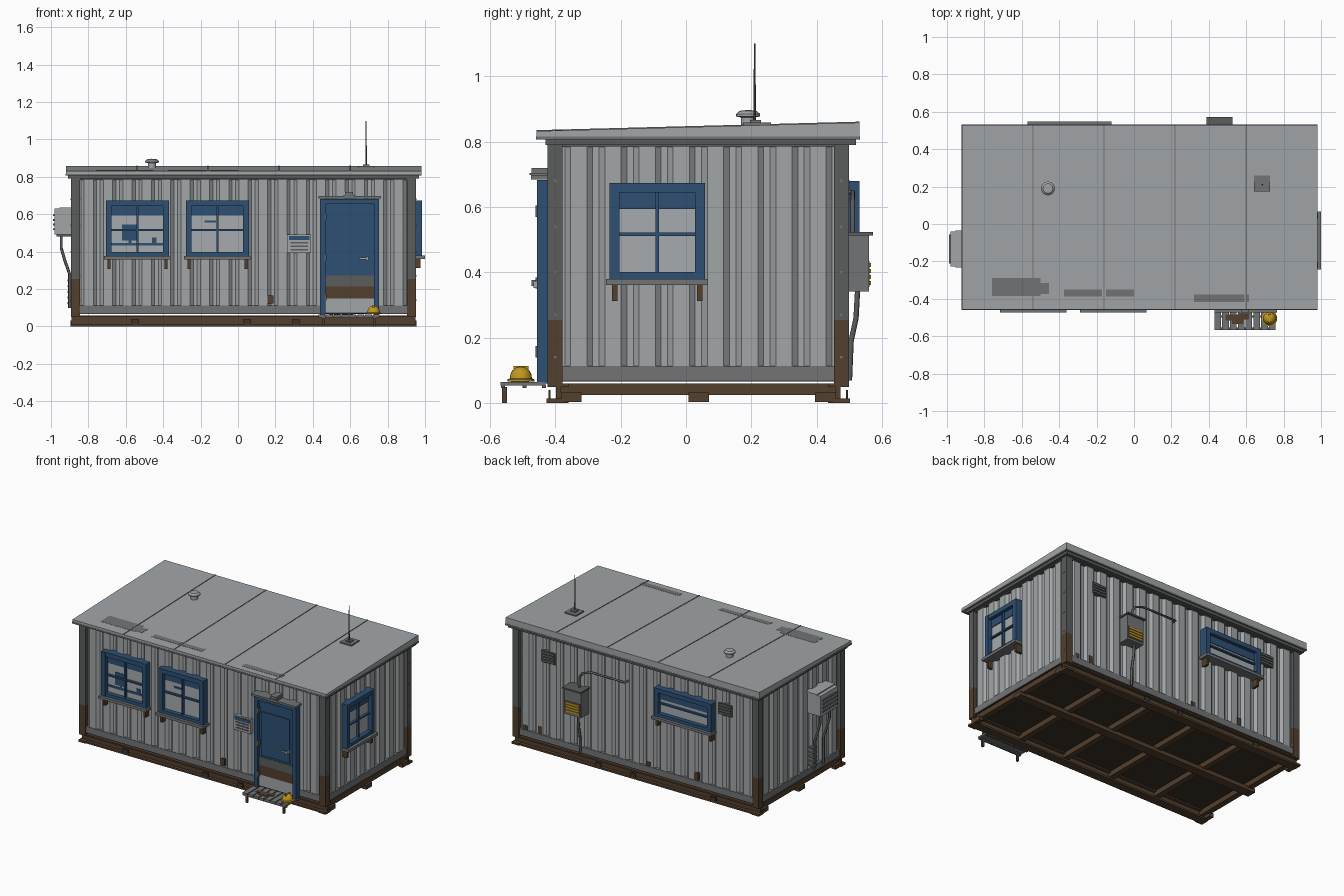
import bpy, bmesh, math
from mathutils import Vector, Matrix

if "Cube" in bpy.data.objects:
    bpy.data.objects.remove(bpy.data.objects["Cube"])

def mat(name, r, g, b):
    m = bpy.data.materials.new(name)
    m.diffuse_color = (r, g, b, 1)
    m.use_nodes = True
    m.node_tree.nodes["Principled BSDF"].inputs["Base Color"].default_value = m.diffuse_color
    return m

WALL = mat("light grey panel", .36, .38, .39)
GLASS = mat("pale glass", .38, .41, .43)
MID = mat("mid grey metal", .17, .175, .18)
DARK = mat("dark grey steel", .105, .107, .108)
BROWN = mat("rust brown", .085, .05, .027)
FLOOR = mat("dark underside", .045, .033, .022)
BLUE = mat("blue paint", .027, .08, .17)
YELLOW = mat("safety yellow", .52, .31, .015)

def finish(name, bm, m, smooth=False):
    bmesh.ops.recalc_face_normals(bm, faces=bm.faces)
    me = bpy.data.meshes.new(name)
    bm.to_mesh(me)
    bm.free()
    ob = bpy.data.objects.new(name, me)
    bpy.context.collection.objects.link(ob)
    for k in (m if isinstance(m, list) else [m]):
        me.materials.append(k)
    if smooth:
        bpy.context.view_layer.objects.active = ob
        ob.select_set(True)
        bpy.ops.object.shade_smooth_by_angle(angle=math.radians(35))
        ob.select_set(False)
    return ob

def part(name, m, boxes):
    """One object from boxes (x0, x1, y0, y1, z0, z1)."""
    bm = bmesh.new()
    for x0, x1, y0, y1, z0, z1 in boxes:
        mx = Matrix.Translation(((x0+x1)/2, (y0+y1)/2, (z0+z1)/2)) @ Matrix.Diagonal((abs(x1-x0), abs(y1-y0), abs(z1-z0), 1))
        bmesh.ops.create_cube(bm, size=1, matrix=mx)
    return finish(name, bm, m)

# wall frames: (runs along x?, outer plane, outward sign)
FRONT, BACK, RIGHT, LEFT = (True, -.412, -1), (True, .487, 1), (False, .94, 1), (False, -.88, -1)

def on_wall(wall, name, m, boxes):
    """Boxes given as (u0, u1, z0, z1, depth0, depth1) on a wall."""
    along_x, base, s = wall
    out = []
    for u0, u1, z0, z1, d0, d1 in boxes:
        a, b = sorted((base + s*d0, base + s*d1))
        out.append((u0, u1, a, b, z0, z1) if along_x else (a, b, u0, u1, z0, z1))
    return part(name, m, out)

def prism(name, m, spans, profile):
    """Y-Z profile extruded along each x span."""
    bm = bmesh.new()
    for x0, x1 in spans:
        f = bm.faces.new([bm.verts.new((x0, y, z)) for y, z in profile])
        r = bmesh.ops.extrude_face_region(bm, geom=[f])
        bmesh.ops.translate(bm, vec=(x1-x0, 0, 0), verts=[v for v in r["geom"] if isinstance(v, bmesh.types.BMVert)])
    return finish(name, bm, m)

def lathe(name, m, x, y, prof, n=20, sy=1):
    bm = bmesh.new()
    vs = [bm.verts.new((r, 0, z)) for r, z in prof]
    es = [bm.edges.new(p) for p in zip(vs, vs[1:])]
    bmesh.ops.spin(bm, geom=vs+es, axis=(0, 0, 1), cent=(0, 0, 0), angle=2*math.pi, steps=n)
    bmesh.ops.remove_doubles(bm, verts=bm.verts, dist=1e-5)
    bmesh.ops.transform(bm, matrix=Matrix.Translation((x, y, 0)) @ Matrix.Diagonal((1, sy, 1, 1)), verts=bm.verts)
    return finish(name, bm, m, True)

def tube(name, m, pts, r):
    cu = bpy.data.curves.new(name, "CURVE")
    cu.dimensions = "3D"
    cu.bevel_depth, cu.bevel_resolution, cu.use_fill_caps = r, 2, True
    sp = cu.splines.new("POLY")
    sp.points.add(len(pts)-1)
    for p, c in zip(sp.points, pts):
        p.co = (*c, 1)
    cu.materials.append(m)
    bpy.context.collection.objects.link(bpy.data.objects.new(name, cu))

# solid core and corrugated wall sheets
part("wall_core", WALL, [(-.862, .922, -.394, .469, .075, .8)])
def corrugated(name, wall, u0, u1, z0=.112, z1=.79):
    along_x, base, s = wall
    n = round((u1-u0)/.102)
    p = (u1-u0)/n
    pts = [(u0, -.016)]
    for i in range(n):
        pts += [(u0+p*(i+f), d) for f, d in ((.1, -.016), (.27, 0), (.73, 0), (.9, -.016))]
    pts.append((u1, -.016))
    bm = bmesh.new()
    row = [[bm.verts.new((u, base+s*d, z) if along_x else (base+s*d, u, z)) for u, d in pts] for z in (z0, z1)]
    for i in range(len(pts)-1):
        bm.faces.new((row[0][i], row[0][i+1], row[1][i+1], row[1][i]))
    ob = finish(name, bm, WALL)
    sol = ob.modifiers.new("thickness", "SOLIDIFY")
    sol.thickness, sol.offset = .004, 0
corrugated("front_wall", FRONT, -.85, .91)
corrugated("back_wall", BACK, -.85, .91)
corrugated("right_wall", RIGHT, -.38, .456)
corrugated("left_wall", LEFT, -.38, .456)

# bottom rails and top rails
for nm, z0, z1, m in (("bottom_rail", .07, .113, MID), ("top_rail", .783, .812, DARK)):
    part(nm, m, [(-.885, .944, -.417, -.39, z0, z1), (-.885, .944, .465, .492, z0, z1),
                 (-.885, -.86, -.417, .492, z0, z1), (.92, .944, -.417, .492, z0, z1)])

# corner posts, rust brown below, with bolts
posts = [(x, y) for x in (-.893, .904) for y in (-.423, .452)]
part("post_tops", DARK, [(x, x+.048, y, y+.046, .255, .8) for x, y in posts])
part("post_bottoms", BROWN, [(x, x+.048, y, y+.046, .05, .255) for x, y in posts])
part("post_bolts", MID, [(x-.002, x+.05, y+.019, y+.027, z-.004, z+.004) for x, y in posts for z in (.14, .27, .4, .54, .68)])
part("corner_feet", BROWN, [(x-.003, x+.051, y-.004, y+.05, 0, .014) for x, y in posts])

# skid base: edge I-beams, centre skid, cross beams, floor
beams = []
for y in (-.39, .465):
    beams += [(-.89, .95, y-.03, y+.03, 0, .012), (-.89, .95, y-.008, y+.008, .01, .055), (-.89, .95, y-.03, y+.03, .05, .06)]
beams += [(-.89, .95, .008, .07, .005, .032)]
part("skid_beams", BROWN, beams)
part("cross_beams", BROWN, [(x-.02, x+.02, -.385, .46, .025, .06) for x in (-.86, -.5, -.14, .22, .57, .92)])
part("skid_end_pads", BROWN, [(x, x+.03, y, y+.063, .004, .032) for x in (-.896, .925) for y in (-.383, .008, .395)])
part("fork_pockets", FLOOR, [(x-.02, x+.02, y-.003, y+.003, .012, .04) for x in (-.55, .05, .31) for y in (-.418, .493)])
part("floor_panel", FLOOR, [(-.88, .94, -.41, .485, .066, .08)])

# sloping roof with ridges and dirt patches
prism("roof_slab", WALL, [(-.92, .98)], [(-.457, .808), (.53, .808), (.53, .858), (-.457, .832)])
part("roof_eave", DARK, [(-.908, .968, -.43, .52, .79, .81)])
part("roof_edge_trim", MID, [(-.921, .981, -.459, -.452, .806, .816), (-.921, .981, .525, .532, .806, .816),
                             (-.922, -.915, -.457, .53, .806, .816), (.975, .982, -.457, .53, .806, .816)])
def roof_z(y):
    return .832 + .02634*(y+.457)
def roof_strip(name, m, spans, y0, y1, h):
    prism(name, m, spans, [(y0, roof_z(y0)-.003), (y1, roof_z(y1)-.003), (y1, roof_z(y1)+h), (y0, roof_z(y0)+h)])
roof_strip("roof_seams", MID, [(x-.003, x+.003) for x in (-.54, -.16, .22, .6)], -.457, .53, .003)
roof_strip("roof_patch_large", MID, [(-.76, -.5)], -.385, -.29, .0012)
roof_strip("roof_patch_side", MID, [(-.5, -.455)], -.375, -.315, .0012)
roof_strip("roof_patch_middle", MID, [(-.375, -.17), (-.15, 0)], -.387, -.35, .0012)
roof_strip("roof_patch_door", MID, [(.32, .59), (.605, .615)], -.417, -.378, .0012)

# roof vent and aerial
lathe("roof_vent", WALL, -.46, .19, [(0, .84), (.022, .84), (.022, .874), (.037, .877), (.037, .884), (.026, .894), (0, .897)])
part("aerial_base", MID, [(.642, .727, .175, .26, .845, .858), (.668, .702, .196, .23, .855, .866)])
lathe("aerial_rod", DARK, .685, .21, [(0, .86), (.0045, .86), (.002, 1.1), (0, 1.1)], 8)

# windows: frame, glass, blind, bars, sill and brackets
def window(name, wall, u0, u1, z0, z1, upright=True):
    t, um, zm = .03, (u0+u1)/2, (z0+z1)/2 - .01
    on_wall(wall, name+"_frame", BLUE, [(u0, u0+t, z0, z1, -.02, .043), (u1-t, u1, z0, z1, -.02, .043),
            (u0+t, u1-t, z1-t, z1, -.02, .041), (u0+t, u1-t, z0, z0+t*.7, -.02, .041)])
    on_wall(wall, name+"_glass", GLASS, [(u0+.02, u1-.02, z0+.01, z1-.01, -.02, .012)])
    on_wall(wall, name+"_blind", BLUE, [(u0+.02, u1-.02, z1-.08, z1-.02, .01, .017)])
    bars = [(u0+.02, u1-.02, zm-.005, zm+.005, .005, .027)]
    if upright:
        bars.append((um-.005, um+.005, z0+.01, z1-.01, .005, .029))
    on_wall(wall, name+"_bars", BLUE, bars)
    on_wall(wall, name+"_sill", MID, [(u0-.01, u1+.01, z0-.018, z0, -.015, .06)])
    on_wall(wall, name+"_brackets", BROWN, [(u, u+.016, z0-.068, z0-.018, -.015, .035) for u in (u0+.008, u1-.024)])
window("front_left_window", FRONT, -.706, -.37, .376, .674)
window("front_middle_window", FRONT, -.278, .058, .376, .674)
window("right_window", RIGHT, -.234, .058, .38, .674)
window("back_window", BACK, -.56, -.13, .49, .68, False)
on_wall(FRONT, "desk_silhouette", BLUE, [(-.62, -.535, .46, .545, .01, .016), (-.675, -.4, .433, .447, .01, .016),
        (-.585, -.57, .445, .465, .01, .016), (-.46, -.435, .447, .475, .01, .016)])
on_wall(FRONT, "shelf_silhouette", BLUE, [(-.18, -.118, .555, .567, .01, .016)])

# door
on_wall(FRONT, "door_frame", BLUE, [(.439, .467, .06, .682, -.02, .044), (.727, .754, .06, .682, -.02, .044), (.467, .727, .655, .682, -.02, .044)])
on_wall(FRONT, "door_slab", BLUE, [(.46, .735, .07, .66, -.02, .026)])
on_wall(FRONT, "door_panel", BLUE, [(.488, .697, .285, .58, .02, .033)])
for nm, m, z0, z1 in (("door_kick_plate", WALL, .075, .15), ("door_rust_band", BROWN, .15, .215), ("door_scuff_band", DARK, .215, .272)):
    on_wall(FRONT, nm, m, [(.468, .726, z0, z1, .022, .03)])
on_wall(FRONT, "door_handle", WALL, [(.65, .697, .358, .368, .045, .055), (.687, .697, .353, .373, .025, .055)])
on_wall(FRONT, "door_hinges", DARK, [(.462, .474, z, z+.035, .02, .048) for z in (.14, .35, .57)])
on_wall(FRONT, "door_canopy", MID, [(.43, .764, .684, .698, -.015, .062)])
on_wall(FRONT, "door_lamp", MID, [(.565, .622, .698, .704, -.01, .066), (.572, .615, .704, .72, -.01, .06)])

# entry step with slats, mat and hard hat
part("step_slats", MID, [(.43+i*.0417, .43+i*.0417+.035, -.568, -.43, .054, .065) for i in range(8)])
part("step_frame", DARK, [(.43, .757, y, y+.012, .046, .056) for y in (-.566, -.5, -.44)])
part("step_legs", BROWN, [(x, x+.014, -.562, -.548, 0, .05) for x in (.45, .725)])
part("step_mud", BROWN, [(.49, .56, -.515, -.485, .063, .068), (.525, .585, -.535, -.505, .063, .068), (.56, .615, -.51, -.48, .063, .068)])
lathe("hard_hat", YELLOW, .725, -.505, [(0, .066), (.041, .066), (.041, .073), (.034, .076), (.032, .088), (.026, .1), (.015, .109), (0, .112)], 20)
part("hard_hat_ridge", YELLOW, [(.72, .73, -.528, -.482, .098, .114)])

# notice board
on_wall(FRONT, "notice_board", WALL, [(.263, .39, .392, .492, -.015, .01)])
on_wall(FRONT, "notice_header", BLUE, [(.272, .381, .462, .484, .005, .014)])
on_wall(FRONT, "notice_lines", DARK, [(.28, .373, z, z+.009, .005, .013) for z in (.405, .424, .443)])

# rust patches near the ground
on_wall(FRONT, "front_rust_patch", BROWN, [(.157, .19, .122, .166, -.016, .004)])
on_wall(BACK, "back_rust_patches", BROWN, [(x-.015, x+.015, .115, .115+h, -.016, .004) for x, h in ((.86, .03), (.75, .05), (-.06, .03), (-.42, .05))])

# louvred vents on the back
for nm, u in (("back_vent_left", .687), ("back_vent_right", -.637)):
    on_wall(BACK, nm, DARK, [(u-.052, u+.052, .61, .69, -.016, .006)])
    on_wall(BACK, nm+"_slats", MID, [(u-.046, u+.046, z, z+.011, 0, .013) for z in (.617, .635, .653, .671)])

# power box on the back with yellow louvres and conduits
on_wall(BACK, "power_box", MID, [(.395, .52, .342, .515, -.015, .072)])
on_wall(BACK, "power_box_lid", DARK, [(.388, .527, .513, .523, -.015, .085)])
on_wall(BACK, "power_box_louvres", YELLOW, [(.405, .51, z, z+.012, .07, .079) for z in (.362, .38, .398, .416)])
on_wall(BACK, "power_box_plate", DARK, [(.4, .515, .355, .435, .07, .074)])
tube("upper_conduit", DARK, [(.44, .51, .51), (.44, .51, .59), (.42, .51, .62), (.36, .51, .645), (.1, .51, .645), (.1, .48, .645)], .007)
tube("lower_conduit", DARK, [(.44, .525, .35), (.44, .52, .26), (.44, .505, .19), (.44, .5, .07)], .008)

# air conditioner on the left with pipes
on_wall(LEFT, "cooler_box", WALL, [(-.227, -.04, .492, .63, -.01, .1)])
on_wall(LEFT, "cooler_lid", WALL, [(-.232, -.035, .625, .637, -.01, .075)])
on_wall(LEFT, "cooler_grille", MID, [(-.21, -.057, z, z+.01, .098, .108) for z in (.515, .54, .565, .59)])
on_wall(LEFT, "cooler_brackets", DARK, [(y, y+.015, .48, .493, -.01, .09) for y in (-.2, -.08)])
for nm, y in (("cooler_pipe", -.185), ("cooler_hose", -.085)):
    tube(nm, DARK, [(-.945, y, .495), (-.945, y, .42), (-.925, y, .35), (-.9, y, .28), (-.9, y, .1)], .008)
on_wall(LEFT, "hose_clamps", MID, [(-.1, -.07, z, z+.01, -.01, .032) for z in (.12, .15, .18, .21, .24)])
